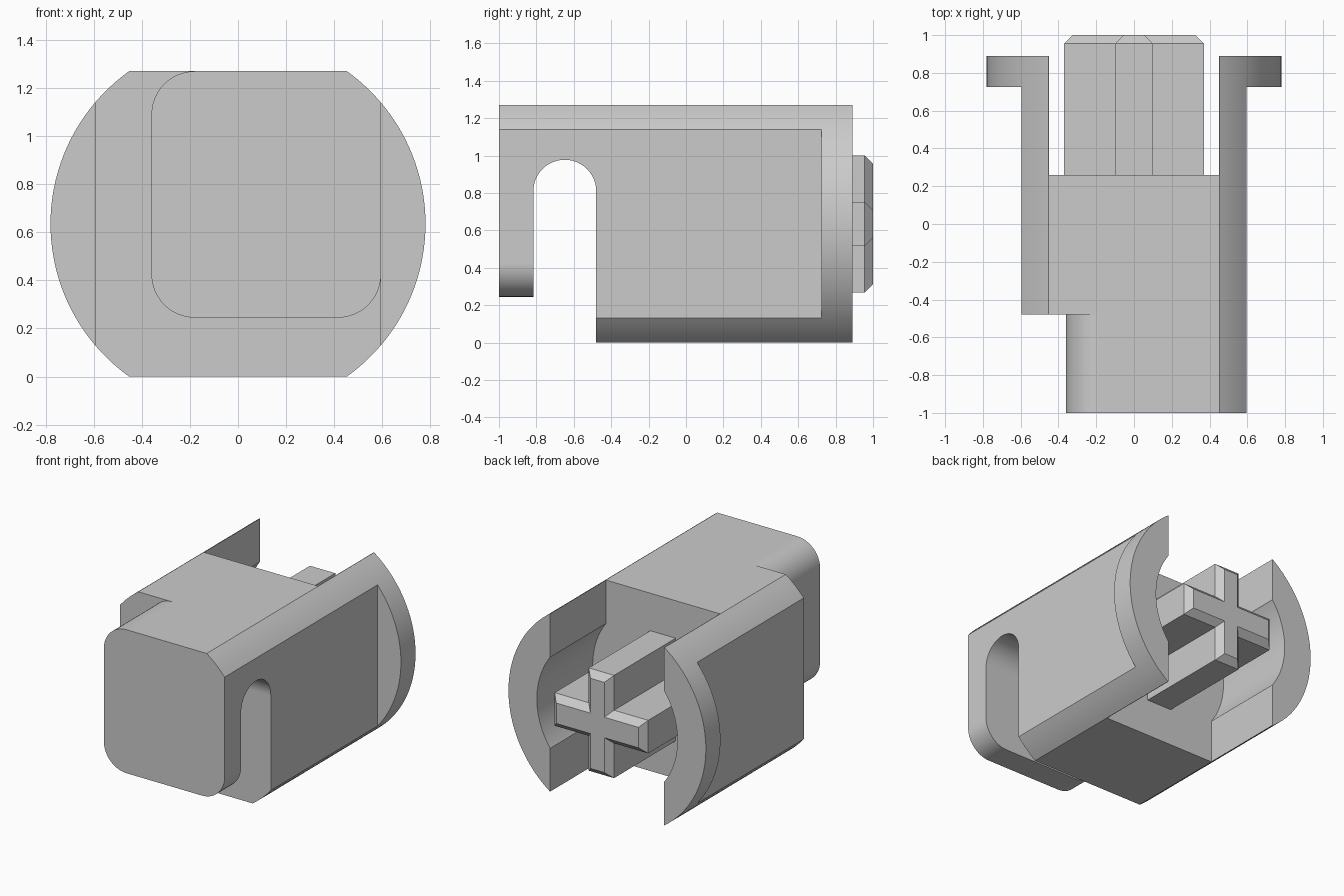
import bpy
import bmesh
from math import sin, cos, asin, pi, radians

cube = bpy.data.objects.get("Cube")
if cube:
    bpy.data.objects.remove(cube, do_unlink=True)

grey = bpy.data.materials.new("grey plastic")
grey.use_nodes = True
colour = (0.6, 0.6, 0.6, 1)
grey.diffuse_color = colour
grey.node_tree.nodes["Principled BSDF"].inputs["Base Color"].default_value = colour

MID = 0.635      # height of the long axis
RADIUS = 0.78    # outer round
SIDE = 0.595     # flat sides of the body
FRONT, BACK = -1.0, 0.89


def loft(name, rings):
    """Closed solid through a list of equal rings of 3D points."""
    bm = bmesh.new()
    loops = [[bm.verts.new(p) for p in ring] for ring in rings]
    n = len(loops[0])
    for a, b in zip(loops, loops[1:]):
        for i in range(n):
            j = (i + 1) % n
            bm.faces.new((a[i], a[j], b[j], b[i]))
    bm.faces.new(loops[0][::-1])
    bm.faces.new(loops[-1])
    bmesh.ops.recalc_face_normals(bm, faces=bm.faces)
    mesh = bpy.data.meshes.new(name)
    bm.to_mesh(mesh)
    bm.free()
    mesh.materials.append(grey)
    obj = bpy.data.objects.new(name, mesh)
    bpy.context.collection.objects.link(obj)
    return obj


def along_y(name, points, lo, hi):
    return loft(name, [[(x, y, z) for x, z in points] for y in (lo, hi)])


def along_x(name, points, lo, hi):
    return loft(name, [[(x, y, z) for y, z in points] for x in (lo, hi)])


def arc(cx, cy, r, start, end, steps):
    angles = [start + (end - start) * i / steps for i in range(steps + 1)]
    return [(cx + r * cos(a), cy + r * sin(a)) for a in angles]


def box(x0, x1, z0, z1):
    return [(x0, z0), (x1, z0), (x1, z1), (x0, z1)]


def activate(obj):
    bpy.ops.object.select_all(action='DESELECT')
    obj.select_set(True)
    bpy.context.view_layer.objects.active = obj


def cut(target, cutter):
    cutter.hide_render = True
    mod = target.modifiers.new("cut", 'BOOLEAN')
    mod.operation = 'DIFFERENCE'
    mod.solver = 'EXACT'
    mod.object = cutter
    activate(target)
    bpy.ops.object.modifier_apply(modifier=mod.name)
    bpy.data.objects.remove(cutter, do_unlink=True)


# Housing: round bar with flat top and bottom
half = asin(MID / RADIUS)
outline = (arc(0, MID, RADIUS, -half, half, 40)
           + arc(0, MID, RADIUS, pi - half, pi + half, 40))
housing = along_y("housing", outline, FRONT, BACK)

# Flat sides, leaving the flange at the back
for s in (-1, 1):
    x0, x1 = sorted((s * SIDE, s * 1.2))
    cut(housing, along_y("side_cutter", box(x0, x1, -0.5, 2), -1.5, 0.725))

# Open space between the two back arms, with a round bore
cut(housing, along_y("gap_cutter", box(-0.45, 0.45, -0.5, 2), 0.26, 1.5))
cut(housing, along_y("bore_cutter", arc(0, MID, 0.556, 0, 2 * pi * 63 / 64, 63),
                     0.26, 1.5))

# Front trimmed to a smaller block with rounded corners
r, left, low, top = 0.18, -0.36, 0.245, 2 * MID
trim = (arc(left + r, top - r, r, pi / 2, pi, 12)
        + arc(left + r, low + r, r, pi, 1.5 * pi, 12)
        + arc(SIDE - r, low + r, r, -pi / 2, 0, 12)
        + [(1.2, low + r), (1.2, -0.5), (-1.2, -0.5), (-1.2, 2), (left + r, 2)])
cut(housing, along_y("front_cutter", trim, -1.5, -0.48))

# Round-topped slot behind the front plate
slot = arc(-0.648, 0.81, 0.168, 0, pi, 24) + [(-0.816, -0.5), (-0.48, -0.5)]
cut(housing, along_x("slot_cutter", slot, -1.2, 1.2))


# Cross-shaped stem with a chamfered end
def cross(y, inset):
    a, b = 0.37 - inset, 0.367 - inset
    t, u = 0.1 - inset, 0.118 - inset
    quarter = [(a, u), (t, u), (t, b)]
    pts = quarter + [(-x, z) for x, z in quarter[::-1]]
    pts += [(-x, -z) for x, z in pts]
    return [(x, y, MID + z) for x, z in pts]


stem = loft("cross_stem", [cross(0.25, 0), cross(0.955, 0), cross(1.0, 0.045)])

# Smooth rounds, crisp edges
activate(housing)
bpy.ops.object.shade_smooth_by_angle(angle=radians(25))
weighted = housing.modifiers.new("weighted normals", 'WEIGHTED_NORMAL')
weighted.keep_sharp = True
